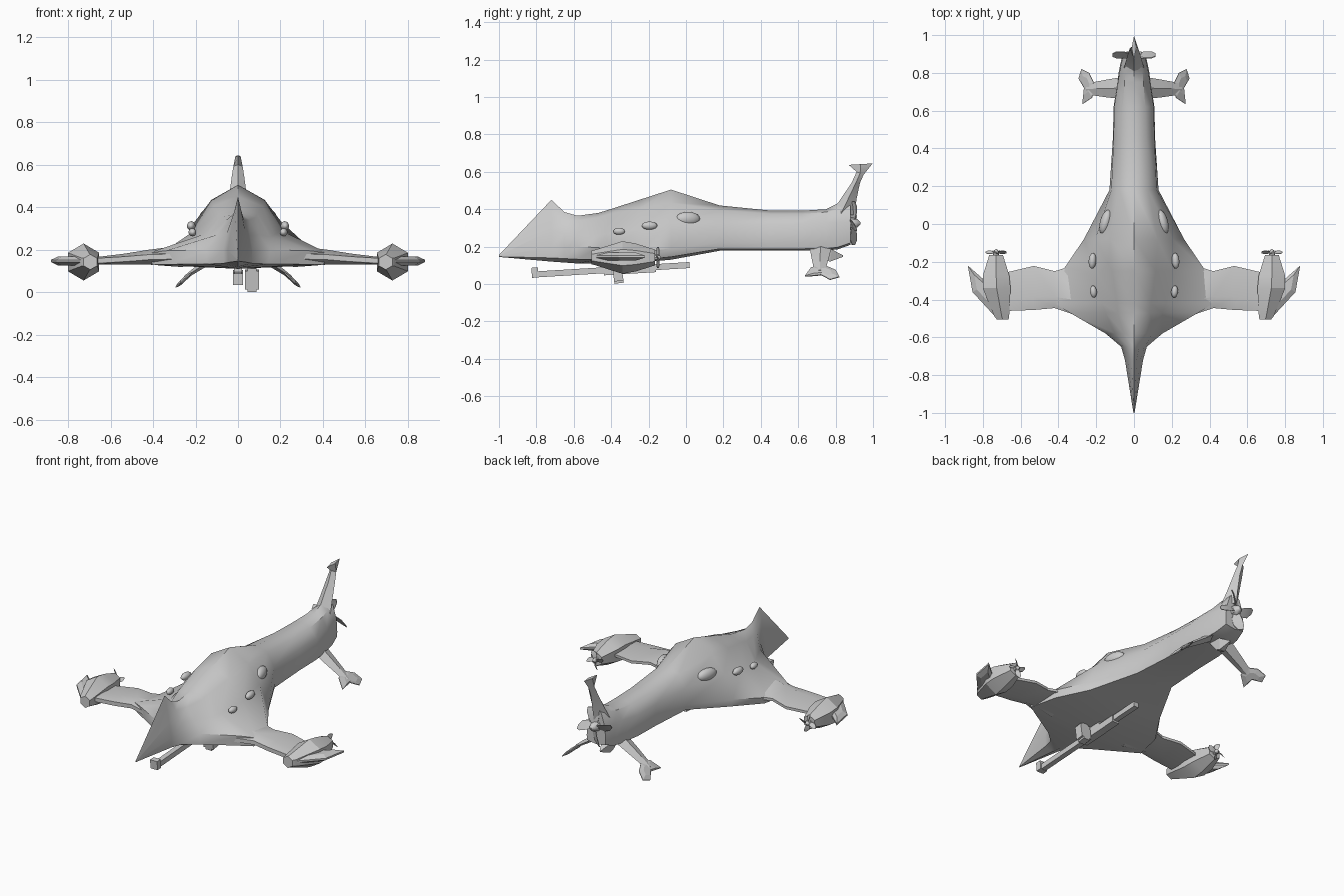
import bpy, bmesh, math
from mathutils import Vector, Matrix

if "Cube" in bpy.data.objects:
    bpy.data.objects.remove(bpy.data.objects["Cube"])


def finish(name, bm, mirror=False, smooth=None):
    bmesh.ops.recalc_face_normals(bm, faces=bm.faces)
    me = bpy.data.meshes.new(name)
    bm.to_mesh(me)
    bm.free()
    ob = bpy.data.objects.new(name, me)
    bpy.context.collection.objects.link(ob)
    if smooth:
        bpy.ops.object.select_all(action='DESELECT')
        ob.select_set(True)
        bpy.context.view_layer.objects.active = ob
        bpy.ops.object.shade_smooth_by_angle(angle=math.radians(smooth))
    if mirror:
        m = ob.modifiers.new("Mirror", 'MIRROR')
        m.use_axis[0] = True
        m.use_mirror_merge = False
    return ob


def skin(bm, rings):
    """Joins closed rings of points and caps both ends."""
    vs = [[bm.verts.new(p) for p in r] for r in rings]
    n = len(vs[0])
    for a, b in zip(vs, vs[1:]):
        for i in range(n):
            j = (i + 1) % n
            bm.faces.new((a[i], a[j], b[j], b[i]))
    bm.faces.new(vs[0])
    bm.faces.new(vs[-1])


def loft(name, rings, mirror=False, smooth=None):
    bm = bmesh.new()
    skin(bm, rings)
    return finish(name, bm, mirror, smooth)


def box(name, lo, hi, tilt=0, bevel=0):
    bm = bmesh.new()
    c = (Vector(lo) + Vector(hi)) / 2
    d = Vector(hi) - Vector(lo)
    mat = Matrix.Translation(c) @ Matrix.Rotation(tilt, 4, 'X') @ Matrix.Diagonal((*d, 1))
    bmesh.ops.create_cube(bm, size=1, matrix=mat)
    if bevel:
        edges = [e for e in bm.edges if abs((e.verts[0].co - e.verts[1].co).y) > .02]
        bmesh.ops.bevel(bm, geom=edges, offset=bevel, segments=2, affect='EDGES')
    return finish(name, bm)


# Hull: y, bottom z, edge w/z, shoulder w/z, upper w/z, crest z
stations = [
    (-1.0, .145, .003, .15, .002, .152, .001, .154, .155),
    (-.72, .12, .048, .20, .033, .29, .014, .39, .45),
    (-.65, .115, .068, .20, .055, .27, .028, .34, .385),
    (-.58, .11, .15, .20, .10, .27, .055, .34, .365),
    (-.47, .11, .34, .195, .15, .26, .085, .355, .38),
    (-.42, .11, .42, .185, .17, .27, .09, .37, .395),
    (-.25, .115, .38, .17, .205, .29, .115, .405, .45),
    (-.08, .13, .265, .19, .205, .33, .125, .435, .505),
    (.18, .178, .13, .22, .12, .32, .075, .395, .42),
    (.45, .178, .112, .22, .108, .32, .065, .375, .393),
    (.62, .178, .108, .22, .105, .32, .06, .375, .392),
    (.75, .18, .088, .22, .085, .33, .05, .385, .40),
    (.81, .185, .08, .23, .075, .33, .045, .40, .43),
    (.88, .21, .065, .25, .06, .33, .035, .41, .45)]
rings = []
for y, zb, we, ze, ws, zs, wu, zu, zt in stations:
    half = [(we * .96, zb + (ze - zb) * .25), (we, ze), (ws, zs), (wu, zu)]
    rings.append([(0, y, zb)] + [(x, y, z) for x, z in half] + [(0, y, zt)]
                 + [(-x, y, z) for x, z in reversed(half)])
loft("hull", rings, smooth=38)

# Wings: x, front y, back y, bottom z, top z
rings = []
for x, y0, y1, zb, zt in [(.26, -.50, -.20, .118, .22), (.42, -.445, -.25, .13, .20),
                          (.53, -.455, -.222, .13, .182), (.67, -.46, -.255, .13, .165)]:
    zm, d = (zb + zt) / 2, y1 - y0
    rings.append([(x, y0, zm - .012), (x, y0, zm + .012), (x, y0 + d * .3, zt),
                  (x, y1, zm + .008), (x, y1, zm - .008), (x, y0 + d * .3, zb)])
loft("wing", rings, mirror=True, smooth=30)

# Engine pods: y, centre x, half width, half height
rings = []
for y, cx, rx, rz in [(-.505, .695, .036, .036), (-.49, .70, .045, .04), (-.34, .727, .085, .087),
                      (-.27, .73, .08, .075), (-.165, .73, .042, .042)]:
    rings.append([(cx + rx * math.cos(math.radians(a)), y, .142 + rz * math.sin(math.radians(a)))
                  for a in range(30, 390, 60)])
loft("engine_pod", rings, mirror=True, smooth=25)


def plate(name, outline, place, thick, smooth=None, mirror=False):
    """Flat outline with a thinner rim, placed by a function of (u, v, offset)."""
    cu = sum(p[0] for p in outline) / len(outline)
    cv = sum(p[1] for p in outline) / len(outline)
    rs = []
    for t, k in ((-1, .55), (-.25, 1), (.25, 1), (1, .55)):
        rs.append([place(cu + (u - cu) * k, cv + (v - cv) * k, t * thick) for u, v in outline])
    return loft(name, rs, mirror, smooth)


# Outer fins on the pods
plate("pod_fin", [(.74, -.485), (.855, -.36), (.88, -.22), (.80, -.29), (.74, -.30)],
      lambda u, v, t: (u, v, .147 + t), .022, mirror=True)

# Tail fin: y, z pairs front/back with half thickness
rings = []
for (ya, za), (yb, zb), w in [((.75, .37), (.90, .37), .055), ((.81, .43), (.912, .455), .043),
                              ((.885, .54), (.93, .54), .03), ((.912, .60), (.95, .585), .022),
                              ((.87, .637), (.998, .645), .012)]:
    ym, zm = (ya + yb) / 2, (za + zb) / 2
    rings.append([(0, ya, za), (w, ym, zm), (0, yb, zb), (-w, ym, zm)] if w < .015 else
                 [(0, ya, za), (w, ym, zm), (.004, yb, zb), (-w, ym, zm)])
loft("tail_fin", rings, smooth=35)

# Drooping stabilisers and their tip plates
rings = []
for x, z, y0, y1, t in [(.05, .205, .66, .78, .018), (.14, .145, .67, .765, .014),
                        (.21, .098, .68, .752, .01), (.25, .068, .68, .75, .007)]:
    ym = (y0 + y1) / 2
    rings.append([(x, y0, z), (x + t * .6, ym, z + t), (x, y1, z), (x - t * .6, ym, z - t)])
loft("stabiliser", rings, mirror=True, smooth=30)
plate("stabiliser_tip", [(.225, .75), (.232, .67), (.288, .635), (.278, .72), (.31, .77), (.293, .82), (.25, .80)],
      lambda u, v, t: (u * .93 + .005 + t * .6, v, .10 - (u - .22) * .85 + t), .008, mirror=True)

# Spike beneath the tail
loft("tail_spike", [[(-.035, .70, .185), (.035, .70, .185), (.02, .74, .13), (-.02, .74, .13)],
                    [(-.03, .78, .185), (.03, .78, .185), (.018, .77, .12), (-.018, .77, .12)],
                    [(-.004, .84, .153), (.004, .84, .153), (.004, .838, .145), (-.004, .838, .145)]])


# Propellers: hub cone and swept, pitched blades
def propeller(name, c, r, count, mirror=False):
    bm = bmesh.new()
    hub = []
    for y, k in ((-.35, .3), (0, .27), (.2, .18), (.32, .05)):
        hub.append([(c[0] + k * r * math.cos(i * math.pi / 4), c[1] + y * r,
                     c[2] + k * r * math.sin(i * math.pi / 4)) for i in range(8)])
    skin(bm, hub)
    for b in range(count):
        rot = Matrix.Rotation(b * math.tau / count, 3, 'Y')
        secs = []
        for d, w, sweep in ((.15, .12, 0), (.5, .24, .04), (.8, .24, .14), (1, .1, .26)):
            sec = []
            for sx, th in ((-1, -.02), (1, -.02), (1, .02), (-1, .02)):
                p = Vector((sx * w * .9 + sweep, sx * w * .6 + th, d)) * r
                sec.append(Vector(c) + rot @ p)
            secs.append(sec)
        skin(bm, secs)
    return finish(name, bm, mirror, 35)


propeller("tail_propeller", (0, .895, .325), .115, 4)
propeller("wing_propeller", (.73, -.15, .142), .055, 4, mirror=True)

# Side windows: position, radii, turn about z
for name, p, r, yaw in [("rear_window", (.15, .01, .348), (.03, .068, .038), 15),
                        ("middle_window", (.22, -.195, .312), (.02, .042, .022), 4),
                        ("front_window", (.215, -.358, .282), (.018, .032, .019), -6)]:
    bm = bmesh.new()
    mat = (Matrix.Translation(p) @ Matrix.Rotation(math.radians(yaw), 4, 'Z') @ Matrix.Diagonal((*r, 1)))
    bmesh.ops.create_uvsphere(bm, u_segments=16, v_segments=10, radius=1, matrix=mat)
    finish(name, bm, mirror=True, smooth=60)

# Belly gun: long tilted barrel, muzzle, receiver, mount and ammunition box
tilt = math.radians(3.5)
box("gun_barrel", (-.016, -.82, .06), (.016, .02, .092), tilt)
box("gun_muzzle", (-.024, -.825, .034), (.024, -.79, .088), tilt)
box("gun_receiver", (-.024, -.44, .055), (.024, -.16, .095), tilt)
box("gun_mount", (-.02, -.37, .08), (.02, -.28, .13))
box("ammunition_box", (.033, -.39, .004), (.10, -.34, .115), math.radians(8), bevel=.012)
